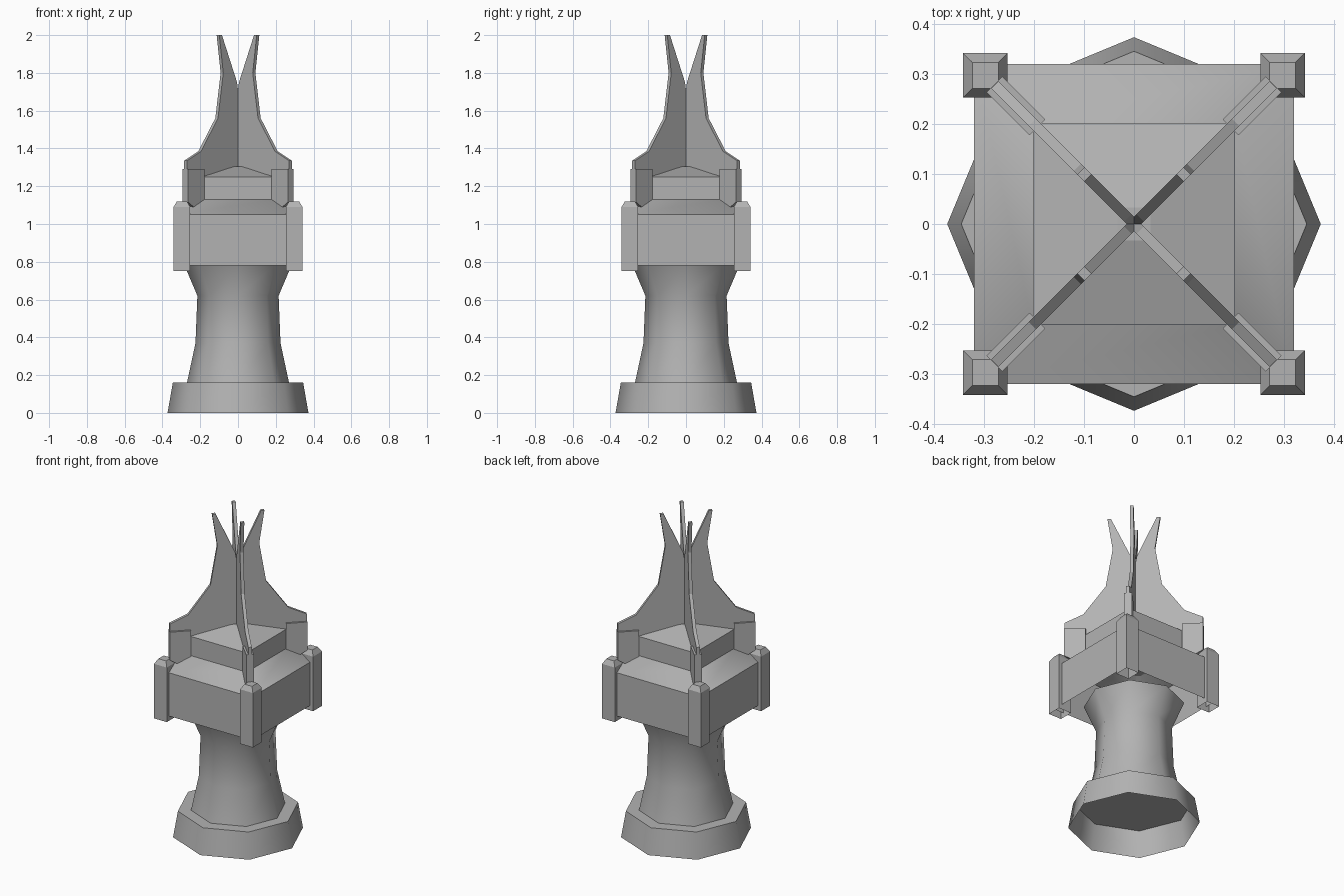
import bpy, bmesh, math
from mathutils import Vector

if "Cube" in bpy.data.objects:
    bpy.data.objects.remove(bpy.data.objects["Cube"])

grey = bpy.data.materials.new("stone_grey")
grey.diffuse_color = (0.45, 0.45, 0.45, 1)
grey.use_nodes = True
grey.node_tree.nodes["Principled BSDF"].inputs["Base Color"].default_value = grey.diffuse_color


def finish(name, bm, smooth=None):
    """Turn a bmesh into a named object, optionally smooth shaded."""
    bmesh.ops.recalc_face_normals(bm, faces=bm.faces)
    mesh = bpy.data.meshes.new(name)
    bm.to_mesh(mesh)
    bm.free()
    mesh.materials.append(grey)
    ob = bpy.data.objects.new(name, mesh)
    bpy.context.collection.objects.link(ob)
    if smooth:
        bpy.ops.object.select_all(action='DESELECT')
        ob.select_set(True)
        bpy.context.view_layer.objects.active = ob
        bpy.ops.object.shade_smooth_by_angle(angle=math.radians(smooth))
    return ob


def rings(name, profile, sides, turn=0, centre=(0, 0), top=True, bottom=False, smooth=None):
    """Stack polygon rings given as (corner radius, z)."""
    bm = bmesh.new()
    loops = []
    for r, z in profile:
        loops.append([bm.verts.new((centre[0] + r * math.cos(turn + i * math.tau / sides),
                                    centre[1] + r * math.sin(turn + i * math.tau / sides), z))
                      for i in range(sides)])
    for a, b in zip(loops, loops[1:]):
        for i in range(sides):
            j = (i + 1) % sides
            bm.faces.new((a[i], a[j], b[j], b[i]))
    if top:
        bm.faces.new(loops[-1])
    if bottom:
        bm.faces.new(loops[0][::-1])
    return finish(name, bm, smooth)


def square(name, profile, **kw):
    """Square rings given as (half width, z)."""
    return rings(name, [(h * math.sqrt(2), z) for h, z in profile], 4, math.pi / 4, **kw)


def blade(name, outline, half, angle):
    """Upright plate along a diagonal; outline is (x as seen from the front, z)."""
    bm = bmesh.new()
    along = Vector((math.cos(angle), math.sin(angle), 0)) * math.sqrt(2)
    side = Vector((-math.sin(angle), math.cos(angle), 0)) * half
    a, b = ([bm.verts.new(along * x + Vector((0, 0, z)) + side * s) for x, z in outline]
            for s in (1, -1))
    bm.faces.new(a)
    bm.faces.new(b[::-1])
    n = len(outline)
    for i in range(n):
        j = (i + 1) % n
        bm.faces.new((a[j], a[i], b[i], b[j]))
    return finish(name, bm)


# Octagonal foot, hollow underneath, and waisted column
rings("foot", [(0.373, 0), (0.345, 0.16)], 8, smooth=50)
rings("column", [(0.27, 0.16), (0.225, 0.37), (0.215, 0.62), (0.285, 0.785)], 8,
      top=False, smooth=50)

# Square head with sloping shoulders, open underneath
square("head", [(0.32, 0.78), (0.32, 1.05), (0.202, 1.13)], top=False, smooth=50)

# Upper block with low roof
square("upper_block", [(0.202, 1.13), (0.202, 1.25), (0.033, 1.305)], bottom=True)

# Corner posts, diagonal blades and their holders
fin = [(0.278, 1.14), (0.278, 1.335), (0.203, 1.385), (0.113, 1.56), (0.085, 1.80),
       (0.106, 2.0), (0.092, 2.0), (0.012, 1.75), (0, 1.65), (0, 1.14)]
holder = [(0.193, 1.13), (0.193, 1.29), (0.279, 1.29), (0.279, 1.115), (0.25, 1.09)]
for i, label in enumerate(("back_right", "back_left", "front_left", "front_right")):
    angle = math.pi / 4 + i * math.pi / 2
    c = 0.297 * math.sqrt(2)
    square("post_" + label, [(0.044, 0.75), (0.044, 1.09), (0.026, 1.12)],
           centre=(c * math.cos(angle), c * math.sin(angle)))
    blade("blade_" + label, fin, 0.01, angle)
    blade("blade_holder_" + label, holder, 0.022, angle)
